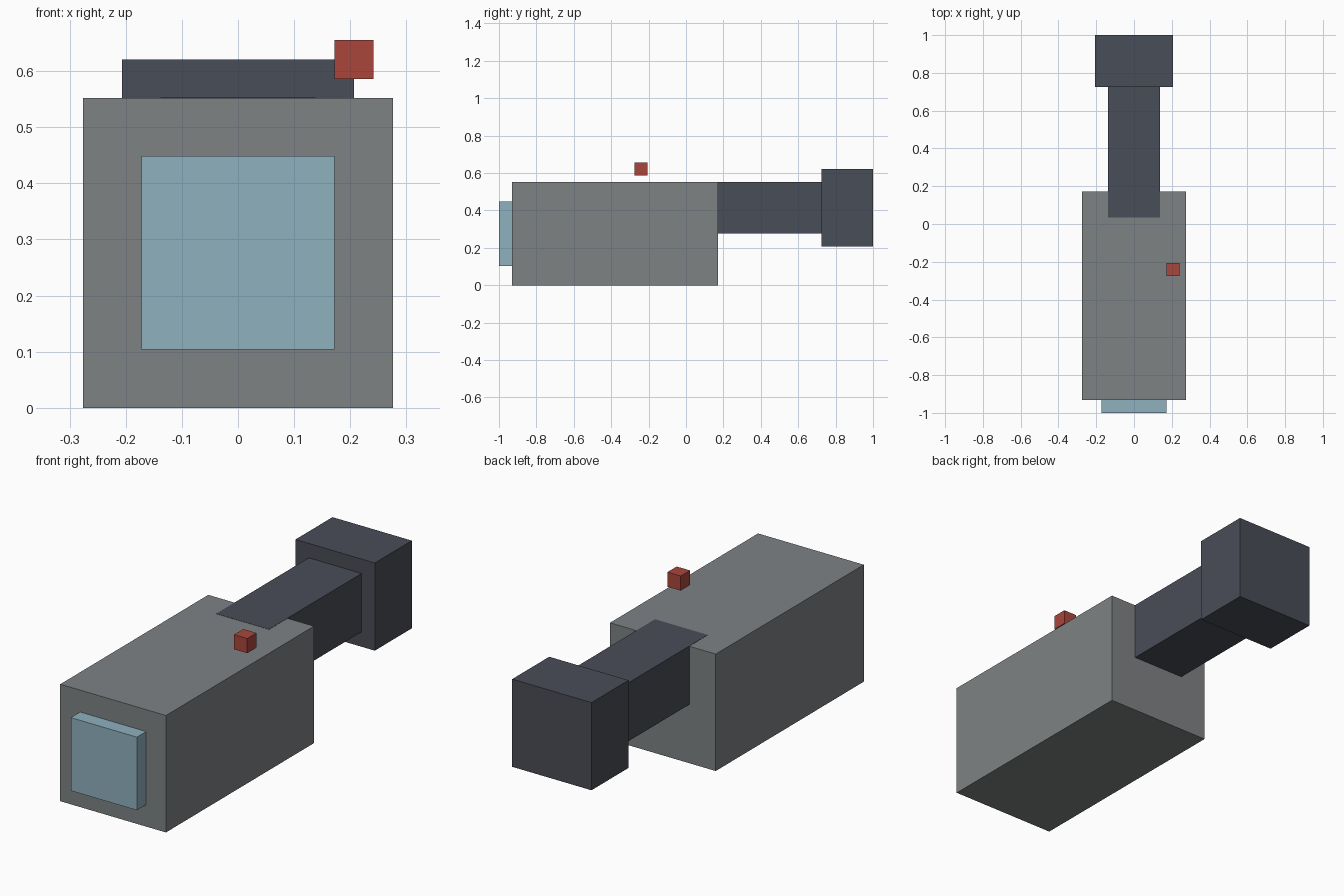
import bpy

if "Cube" in bpy.data.objects:
    bpy.data.objects.remove(bpy.data.objects["Cube"])

U = 2 / 58  # grid step: the model is 58 steps long


def material(name, rgb):
    """Flat material from 0-255 sRGB values, converted to linear."""
    lin = [((c / 255 + 0.055) / 1.055) ** 2.4 for c in rgb]
    m = bpy.data.materials.new(name)
    m.diffuse_color = (*lin, 1)
    m.use_nodes = True
    m.node_tree.nodes["Principled BSDF"].inputs["Base Color"].default_value = m.diffuse_color
    return m


def box(name, x, y, z, mat, lift=0.0):
    """Box from (min, max) ranges given in grid steps."""
    spans = (x, y, z)
    bpy.ops.mesh.primitive_cube_add(size=1)
    ob = bpy.context.object
    ob.name = name
    ob.location = [(a + b) / 2 * U for a, b in spans]
    ob.location.z += lift
    ob.scale = [(b - a) * U for a, b in spans]
    bpy.ops.object.transform_apply(location=True, rotation=False, scale=True)
    ob.data.materials.append(mat)
    return ob


grey = material("body grey", (126, 130, 132))
dark = material("dark slate", (73, 77, 87))
glass = material("pale blue glass", (143, 177, 191))
red = material("button red", (170, 70, 60))

# Main housing
box("body", (-8, 8), (-27, 5), (0, 16), grey)
# Front window
box("lens", (-5, 5), (-29, -27), (3, 13), glass)
# Rear tube, sunk into the housing with its top just proud of it
box("rear_tube", (-4, 4), (1, 21), (8, 16), dark, lift=0.001)
# Wide block at the back end
box("eyepiece", (-6, 6), (21, 29), (6, 18), dark)
# Small button floating just above the housing
box("button", (5, 7), (-8, -6), (17, 19), red)
